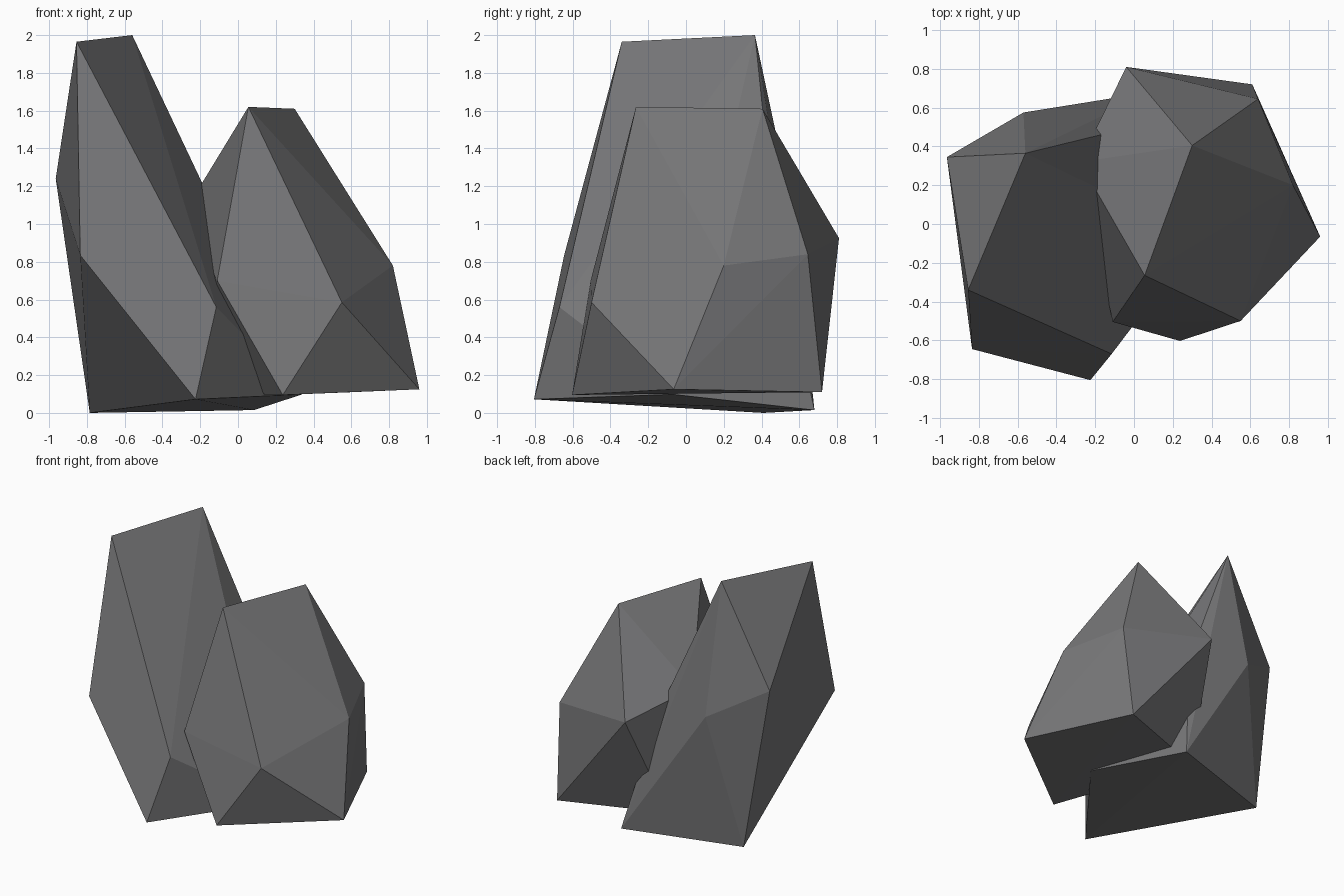
import bpy, bmesh

if "Cube" in bpy.data.objects:
    bpy.data.objects.remove(bpy.data.objects["Cube"])

# One flat grey stone colour
stone = bpy.data.materials.new("stone_grey")
stone.diffuse_color = (0.18, 0.18, 0.185, 1.0)
stone.use_nodes = True
stone.node_tree.nodes["Principled BSDF"].inputs["Base Color"].default_value = stone.diffuse_color


def faceted_rock(name, corners):
    """Chiselled twelve-cornered rock: the convex hull of its corners."""
    bm = bmesh.new()
    verts = [bm.verts.new(c) for c in corners]
    hull = bmesh.ops.convex_hull(bm, input=verts)
    unused = {g for g in hull["geom_interior"] + hull["geom_unused"]
              if isinstance(g, bmesh.types.BMVert)}
    if unused:
        bmesh.ops.delete(bm, geom=list(unused), context="VERTS")
    bmesh.ops.recalc_face_normals(bm, faces=bm.faces[:])
    mesh = bpy.data.meshes.new(name)
    bm.to_mesh(mesh)
    bm.free()
    mesh.materials.append(stone)
    rock = bpy.data.objects.new(name, mesh)
    bpy.context.collection.objects.link(rock)
    return rock


# Tall leaning rock on the left
faceted_rock("tall_rock", [
    (-0.855, -0.34, 1.965), (-0.56, 0.365, 2.0),                        # top ridge
    (-0.965, 0.345, 1.24), (-0.835, -0.645, 0.835),                     # left side
    (-0.115, -0.67, 0.56), (-0.57, 0.575, 1.02),                        # front, back
    (0.02, 0.22, 0.62), (-0.11, 0.475, 0.93),                           # right side
    (-0.785, 0.41, 0.0), (-0.225, -0.805, 0.072),                       # base
    (0.085, 0.68, 0.015), (0.34, -0.07, 0.098),
])

# Shorter rock on the right, pushed into the tall one
faceted_rock("short_rock", [
    (0.055, -0.265, 1.62), (0.30, 0.405, 1.61),                         # top ridge
    (-0.04, 0.81, 0.925), (0.64, 0.645, 0.84),                          # back
    (0.82, 0.20, 0.78), (0.55, -0.5, 0.585),                            # right side
    (-0.11, -0.505, 0.70), (-0.28, 0.32, 1.07),                         # left side
    (0.96, -0.065, 0.125), (0.61, 0.72, 0.11),                          # base
    (0.237, -0.603, 0.095), (-0.16, 0.44, 0.11),
])
